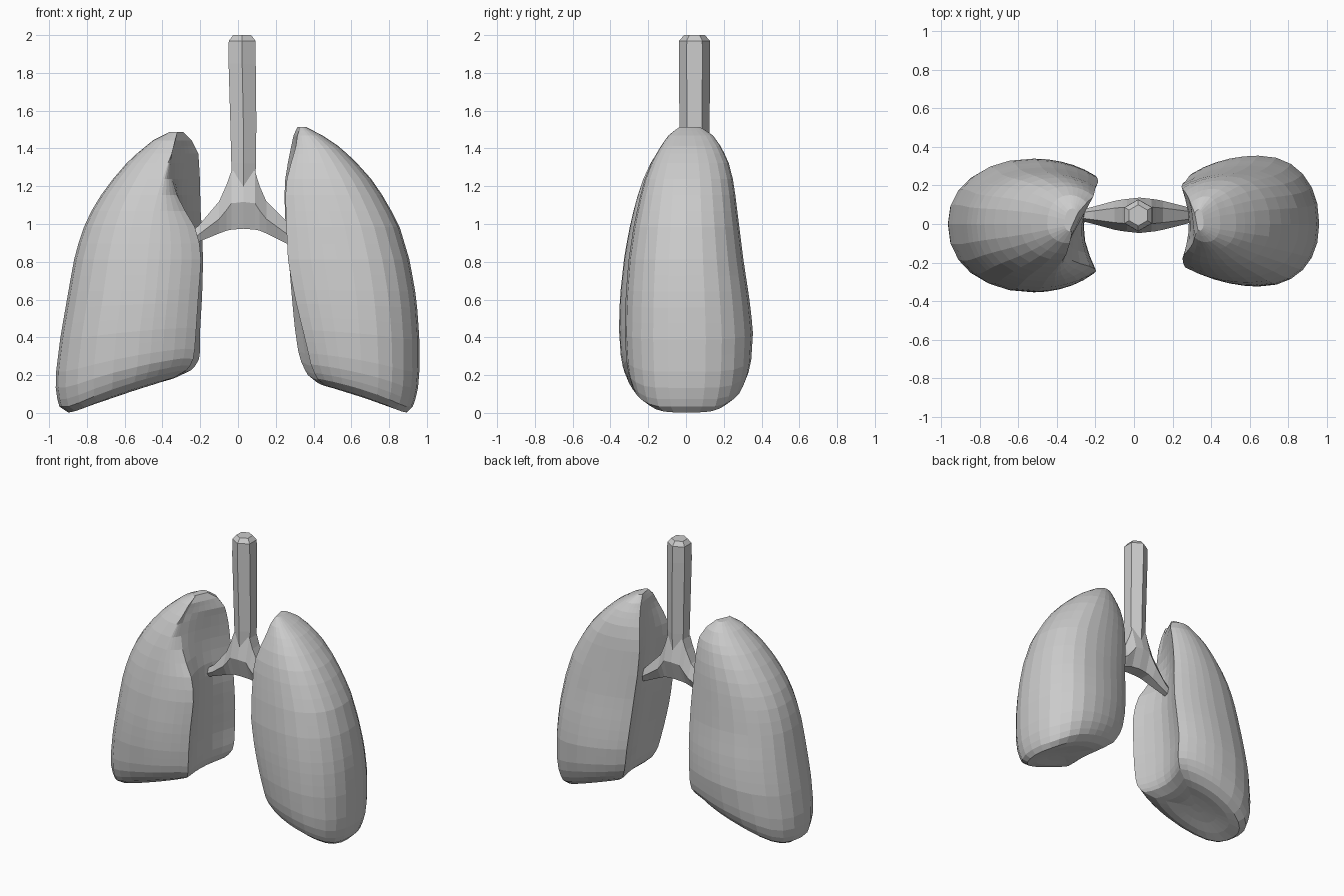
import bpy, bmesh
from math import sin, cos, pi


def loft(name, rings):
    """Skin a list of equal-length point rings into a closed mesh."""
    bm = bmesh.new()
    vs = [[bm.verts.new(p) for p in r] for r in rings]
    for a, b in zip(vs, vs[1:]):
        for i in range(len(a)):
            j = (i + 1) % len(a)
            bm.faces.new((a[i], a[j], b[j], b[i]))
    bm.faces.new(vs[0][::-1])
    bm.faces.new(vs[-1])
    bmesh.ops.recalc_face_normals(bm, faces=bm.faces)
    me = bpy.data.meshes.new(name)
    bm.to_mesh(me)
    bm.free()
    ob = bpy.data.objects.new(name, me)
    bpy.context.collection.objects.link(ob)
    return ob


def sample(keys, z):
    for a, b in zip(keys, keys[1:]):
        if z <= b[0]:
            t = (z - a[0]) / (b[0] - a[0])
            return [p + (q - p) * t for p, q in zip(a, b)]
    return keys[-1]


def section(key, mid):
    """Lung slice: rounded outside, hollowed medial face between two edges."""
    z, xo, xf, xb, yf, yb, depth = key
    cx = min(xf, xb) + mid * (xo - min(xf, xb))
    a = 0.74
    pts = []
    for i in range(5):                       # front edge to front bulge
        t = a * (1 - i / 5)
        pts.append((cx - (cx - xf) * sin(t) / sin(a), yf * cos(t)))
    for i in range(13):                      # outer curve
        t = pi * i / 12
        c = cos(t)
        c = abs(c) ** 0.9 * (1 if c > 0 else -1)
        pts.append((cx + (xo - cx) * sin(t) ** 0.9 if 0 < i < 12 else cx,
                    yf * c if c > 0 else -yb * c))
    for i in range(1, 6):                    # back bulge to back edge
        t = a * i / 5
        pts.append((cx - (cx - xb) * sin(t) / sin(a), yb * cos(t)))
    for i in range(1, 6):                    # hollow medial face
        s = i / 6
        y = (yb + (yf - yb) * s) * cos(a)
        pts.append((xb + (xf - xb) * s + depth * sin(pi * s), y))
    return pts


def lung(name, side, keys, mid):
    top = keys[-1][0]
    levels = [0, 0.03, 0.07] + [0.13 + 0.085 * i for i in range(15)]
    levels += [z for z in (1.37, 1.41, 1.44, 1.465) if z < top - 0.01] + [top]
    if top > 1.5:
        levels.insert(-1, 1.49)
    flat = [(z, section(sample(keys, z), mid)) for z in levels]
    # Slightly domed underside: shrinking rings inside the lowest slice
    base = flat[0][1]
    mx = sum(p[0] for p in base) / len(base)
    inner = [(h, [(mx + (x - mx) * s, y * s) for x, y in base])
             for s, h in ((0.15, 0.018), (0.45, 0.014), (0.75, 0.004))]
    rings = []
    for z, pts in inner + flat:
        k = max(0, 1 - z / 0.8) ** 2
        rings.append([(side * x, y,
                       z + 0.003 + 0.2 * k * min(1, max(0, (0.88 - x) / 0.6))
                       + 0.5 * k * max(0, abs(y) - 0.14) ** 1.5)
                      for x, y in pts])
    return loft(name, rings)


# Keys: z, outer x, front edge x, back edge x, front y, back y, hollow depth
left = [
    (0.00, .90, .34, .32, -.23, .22, .03),
    (0.03, .945, .27, .25, -.29, .27, .04),
    (0.10, .965, .24, .21, -.33, .31, .055),
    (0.20, .965, .23, .20, -.345, .325, .06),
    (0.40, .94, .22, .20, -.355, .34, .065),
    (0.60, .905, .21, .19, -.35, .325, .07),
    (0.80, .87, .195, .185, -.33, .295, .07),
    (0.95, .83, .21, .19, -.305, .28, .065),
    (1.10, .76, .30, .20, -.27, .265, .045),
    (1.20, .69, .345, .20, -.24, .25, .025),
    (1.30, .61, .355, .205, -.20, .225, .01),
    (1.37, .535, .35, .21, -.155, .195, 0),
    (1.44, .45, .33, .245, -.10, .15, 0),
    (1.485, .36, .33, .29, -.04, .08, 0)]
right = [
    (0.00, .895, .46, .42, -.22, .24, .025),
    (0.03, .925, .42, .37, -.27, .29, .035),
    (0.10, .95, .39, .34, -.30, .325, .045),
    (0.20, .96, .375, .32, -.315, .345, .055),
    (0.40, .96, .34, .30, -.325, .355, .06),
    (0.60, .945, .30, .285, -.32, .335, .06),
    (0.80, .91, .265, .27, -.305, .305, .055),
    (1.00, .85, .255, .25, -.275, .28, .05),
    (1.20, .735, .25, .245, -.23, .255, .035),
    (1.30, .65, .275, .26, -.195, .235, .02),
    (1.40, .545, .305, .28, -.14, .19, .01),
    (1.47, .44, .315, .295, -.09, .14, 0),
    (1.51, .36, .33, .315, -.035, .075, 0)]
lung("left_lung", -1, left, 0.43)
lung("right_lung", 1, right, 0.52)

# Windpipe: six-sided tube with a rounded-off top
cx, cy = 0.022, 0.045
tube = [(1.18, .066, .006), (1.32, .072, .008), (1.55, .076, .006),
        (1.85, .079, 0), (1.97, .078, 0), (2.0, .052, 0)]
loft("windpipe", [[(cx + dx + r * sin(pi * i / 3) * 1.05,
                    cy + r * cos(pi * i / 3) * 1.05, z)
                   for i in range(6)] for z, r, dx in tube])

# Bronchi: one arched branch piece; x, bottom z, top z, half depth
arch = [(-.29, .875, .93, .025), (-.21, .905, .99, .045), (-.10, .95, 1.12, .075),
        (-.06, .965, 1.21, .082), (-.035, .97, 1.28, .085), (.028, .975, 1.29, .092),
        (.09, .97, 1.28, .085), (.115, .965, 1.2, .082), (.15, .95, 1.12, .075),
        (.25, .90, 1.02, .05), (.32, .87, .95, .03)]
rings = []
for x, lo, hi, d in arch:
    h = hi - lo
    rings.append([(x, cy + d * u, lo + h * v) for u, v in
                  ((-.5, 1), (.5, 1), (1, .45), (.5, 0), (-.5, 0), (-1, .45))])
loft("bronchi", rings)
